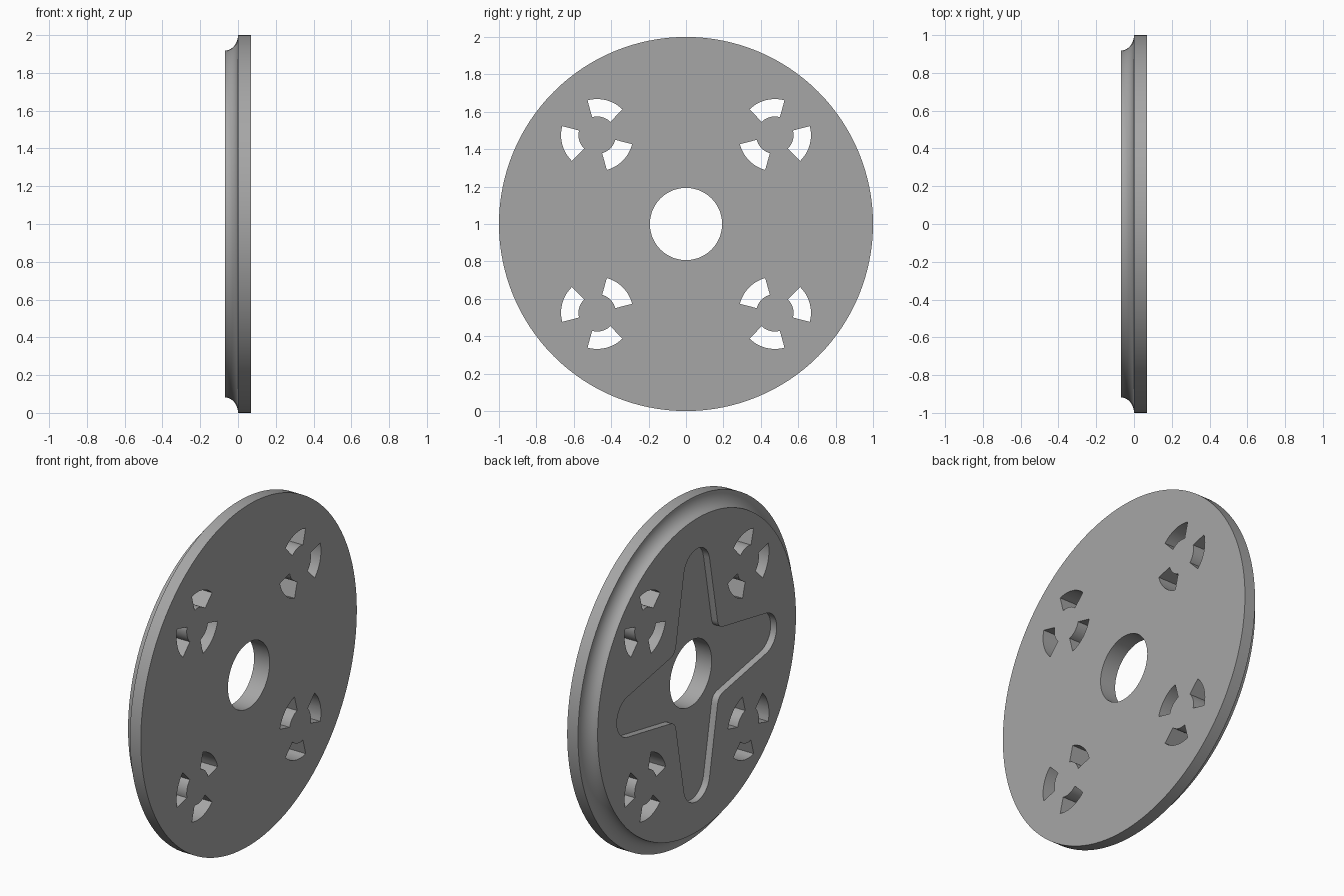
import bpy, bmesh, math
from mathutils import Vector

if "Cube" in bpy.data.objects:
    bpy.data.objects.remove(bpy.data.objects["Cube"])

R, H, HOLE = 1.0, 0.07, 0.193      # outer radius, half thickness, bore radius
FLOOR = -0.031                     # x of the star recess floor

grey = bpy.data.materials.new("mid grey")
grey.diffuse_color = (0.38, 0.38, 0.38, 1)
grey.use_nodes = True
grey.node_tree.nodes["Principled BSDF"].inputs["Base Color"].default_value = grey.diffuse_color


def new_object(name, bm):
    bmesh.ops.recalc_face_normals(bm, faces=bm.faces)
    me = bpy.data.meshes.new(name)
    bm.to_mesh(me)
    bm.free()
    me.materials.append(grey)
    ob = bpy.data.objects.new(name, me)
    bpy.context.collection.objects.link(ob)
    return ob


def prism(bm, outline, x0, x1):
    """Extrude a (y, z) outline, centred on the disc axis, from x0 to x1."""
    a = [bm.verts.new((x0, y, z + R)) for y, z in outline]
    b = [bm.verts.new((x1, y, z + R)) for y, z in outline]
    n = len(a)
    bm.faces.new(a)
    bm.faces.new(b[::-1])
    for i in range(n):
        bm.faces.new((a[i], a[(i + 1) % n], b[(i + 1) % n], b[i]))


def arc(cy, cz, r, a0, a1, n):
    return [(cy + r * math.cos(math.radians(a0 + (a1 - a0) * i / n)),
             cz + r * math.sin(math.radians(a0 + (a1 - a0) * i / n))) for i in range(n + 1)]


# disc: ring profile (x, radius) with a concave cove, turned about x
cove = [(-H + H * math.sin(t), R - 0.082 * math.cos(t))
        for t in (math.pi / 2 * i / 10 for i in range(10, -1, -1))]
profile = [(H, HOLE), (H, R)] + cove + [(-H, HOLE)]
SEG = 128
bm = bmesh.new()
rings = []
for k in range(SEG):
    a = 2 * math.pi * k / SEG
    rings.append([bm.verts.new((x, r * math.cos(a), R + r * math.sin(a))) for x, r in profile])
for k in range(SEG):
    p, q = rings[k], rings[(k + 1) % SEG]
    for i in range(len(profile)):
        j = (i + 1) % len(profile)
        bm.faces.new((p[i], p[j], q[j], q[i]))
disc = new_object("disc", bm)

# three curved slots around each of four points, mirrored in y and z
bm = bmesh.new()
for sy in (1, -1):
    for sz in (1, -1):
        for mid in (104.5, 224.5, 344.5):
            slot = (arc(0.475, 0.475, 0.193, mid - 30, mid + 30, 12)
                    + arc(0.475, 0.475, 0.10, mid + 30, mid - 30, 12))
            prism(bm, [(sy * y, sz * z) for y, z in slot], -0.2, 0.2)
slots = new_object("slot_cutter", bm)

# four-armed star: round tips, softened inner corners
tip = arc(0, 0.62, 0.12, 10.5, 169.5, 16)
corner, soft = Vector((0.2, 0.2)), 0.045
d = Vector((math.cos(math.radians(100.5)), math.sin(math.radians(100.5))))
p0, p2 = corner + Vector((d.y, d.x)) * soft, corner + d * soft
fillet = [tuple(p0 * (1 - t) ** 2 + corner * 2 * t * (1 - t) + p2 * t * t)
          for t in (i / 6 for i in range(7))]
star = []
for k in range(4):
    c, s = round(math.cos(k * math.pi / 2)), round(math.sin(k * math.pi / 2))
    star += [(c * y - s * z, s * y + c * z) for y, z in fillet + tip]
bm = bmesh.new()
prism(bm, star, -0.2, FLOOR)
recess = new_object("star_cutter", bm)

# cut the disc, then drop the cutters
for cutter in (slots, recess):
    m = disc.modifiers.new(cutter.name, 'BOOLEAN')
    m.operation, m.solver, m.object = 'DIFFERENCE', 'EXACT', cutter
    cutter.hide_render = True
bpy.context.view_layer.update()
cut = bpy.data.meshes.new_from_object(disc.evaluated_get(bpy.context.evaluated_depsgraph_get()))
disc.modifiers.clear()
disc.data = cut
disc.data.materials.clear()
disc.data.materials.append(grey)
for cutter in (slots, recess):
    bpy.data.objects.remove(cutter)

# smooth shading with crisp edges
bpy.context.view_layer.objects.active = disc
disc.select_set(True)
bpy.ops.object.shade_smooth_by_angle(angle=math.radians(30))
